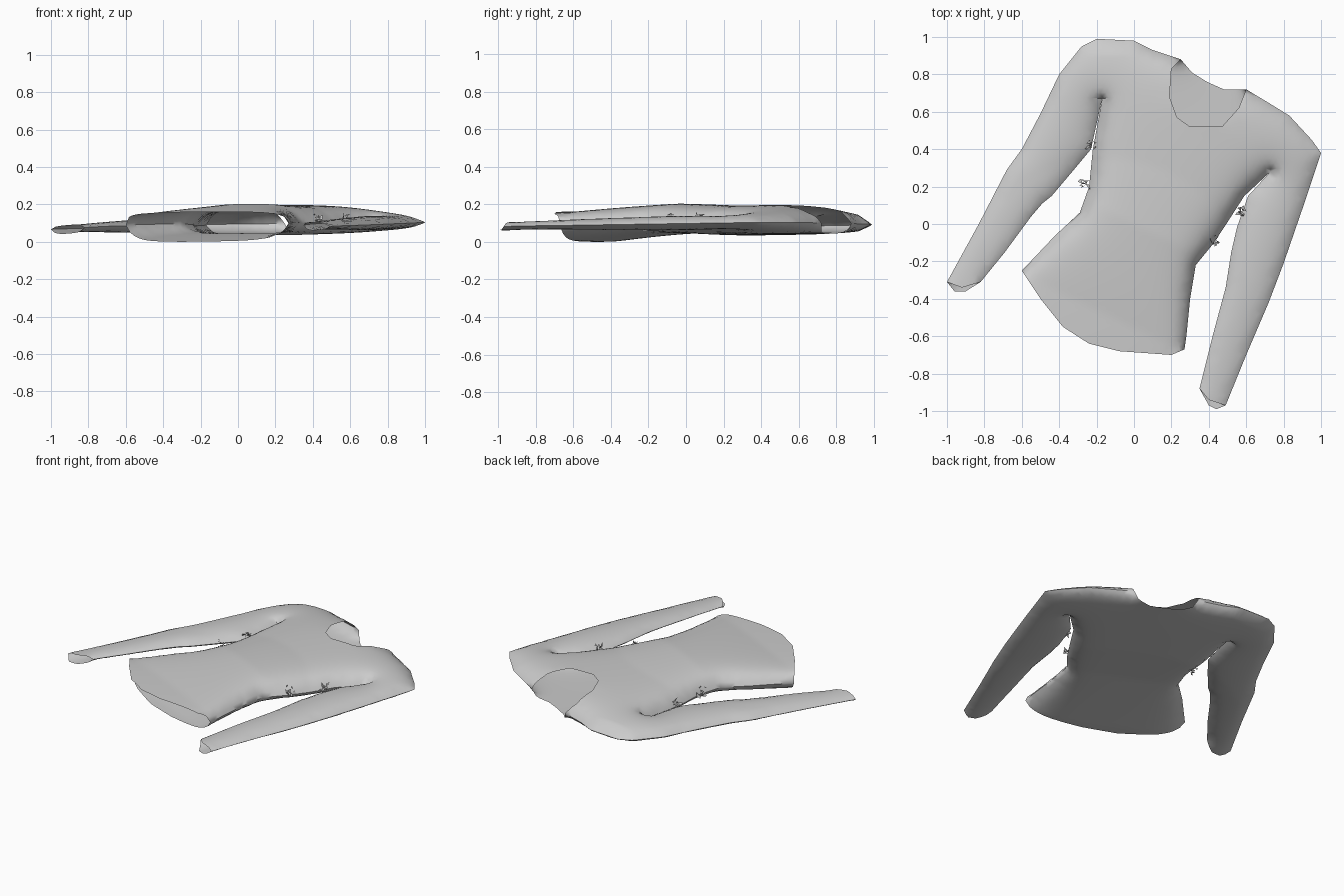
import bpy, bmesh, math, random
from mathutils import Vector
from mathutils.geometry import delaunay_2d_cdt, intersect_point_line

if "Cube" in bpy.data.objects:
    bpy.data.objects.remove(bpy.data.objects["Cube"], do_unlink=True)

STEP = 0.03        # cloth grid spacing
RIM = 0.013        # width of the narrow band beside every edge
PUFF = 0.42        # cross-section height relative to half width
MAX_HALF = 0.085   # thickest half height of the body

# Sewing pattern in hundredths, running anticlockwise. Seams join both panels.
left_torso_seam = [(27, -67), (28, -60), (30, -40), (33, -22), (42, -11), (50, 1),
                   (59, 15), (73, 28)]
left_sleeve_inner = [(73, 28), (61, 15), (55, -2), (52, -15), (49, -34), (42, -60), (35, -88)]
left_sleeve_outer = [(49, -97), (60, -70), (72, -42), (80, -21), (90, 8), (100, 38)]
left_shoulder = [(100, 38), (95, 45), (83, 58), (70, 66), (60, 72)]
right_shoulder = [(25, 88), (10, 93), (0, 98), (-20, 99)]
right_sleeve_outer = [(-20, 99), (-28, 95), (-40, 80), (-50, 59), (-60, 40), (-68, 29),
                      (-83, 0), (-100, -31)]
right_sleeve_inner = [(-82, -31), (-69, -15), (-55, 4), (-49, 11), (-44, 15), (-33, 28),
                      (-23, 40), (-17, 67)]
right_torso_seam = [(-17, 67), (-22, 40), (-24, 20), (-29, 6), (-42, -6), (-60, -25)]

# Open edges differ between the front and the back.
openings = {
    "front": dict(
        left_cuff=[(35, -88), (40, -94), (49, -97)],
        neck=[(60, 72), (56, 62), (47, 52), (30, 52), (23, 57), (19, 68), (20, 83), (25, 88)],
        right_cuff=[(-100, -31), (-92, -34), (-82, -31)],
        hem=[(-60, -25), (-50, -40), (-38, -55), (-24, -64), (-8, -68), (20, -70), (27, -67)]),
    "back": dict(
        left_cuff=[(35, -88), (40, -97), (44, -99), (49, -97)],
        neck=[(60, 72), (48, 72), (39, 76), (31, 81), (25, 88)],
        right_cuff=[(-100, -31), (-96, -36), (-90, -36), (-82, -31)],
        hem=[(-60, -25), (-46, -37), (-28, -49), (-8, -57), (14, -63), (27, -67)]),
}


def subdivide(path):
    """Evenly split a path, leaving out its last point."""
    out = []
    pts = [Vector(p) / 100 for p in path]
    for a, b in zip(pts, pts[1:]):
        n = max(1, round((b - a).length / STEP))
        out += [a.lerp(b, i / n) for i in range(n)]
    return out


def inside(p, loop):
    hit = False
    for a, b in zip(loop, loop[1:] + loop[:1]):
        if (a.y > p.y) != (b.y > p.y):
            if p.x < a.x + (p.y - a.y) * (b.x - a.x) / (b.y - a.y):
                hit = not hit
    return hit


def edge_distance(p, loop):
    best = 9.0
    for a, b in zip(loop, loop[1:] + loop[:1]):
        t = min(1, max(0, intersect_point_line(p, a, b)[1]))
        best = min(best, (a.lerp(b, t) - p).length)
    return best


def cut_panel(edges):
    """Cut the pattern from cloth: points, triangles and the sewn points."""
    order = [(left_torso_seam, True), (left_sleeve_inner, True), (edges["left_cuff"], False),
             (left_sleeve_outer, True), (left_shoulder, True), (edges["neck"], False),
             (right_shoulder, True), (right_sleeve_outer, True), (edges["right_cuff"], False),
             (right_sleeve_inner, True), (right_torso_seam, True), (edges["hem"], False)]
    loop, sewn = [], []
    for path, is_seam in order:
        part = subdivide(path)
        sewn += [is_seam] * len(part)
        if not is_seam:
            sewn[-len(part)] = True      # opening corners are sewn
        loop += part
    count = len(loop)
    inner = []
    # an even row of points just inside the edge
    for i in range(count):
        along = (loop[(i + 1) % count] - loop[i - 1]).normalized()
        p = loop[i] + RIM * Vector((-along.y, along.x))
        if inside(p, loop) and edge_distance(p, loop) > RIM * 0.8:
            inner.append(p)
    cells = int(1 / STEP) + 1
    for j in range(-cells, cells + 1):
        for i in range(-cells, cells + 1):
            p = Vector(((i + 0.5 * (j % 2)) * STEP, j * STEP * 0.9))
            if inside(p, loop) and edge_distance(p, loop) > RIM + STEP * 0.45:
                inner.append(p)
    rim = [(i, (i + 1) % count) for i in range(count)]
    pts, _, tris, source, _, _ = delaunay_2d_cdt(loop + inner, rim, [list(range(count))], 1, 1e-6)
    fixed = [any(s < count and sewn[s] for s in src) for src in source]
    return pts, tris, fixed


def inflate(pts, tris, fixed):
    """Relax the cloth like a membrane pinned at its seams."""
    near = [{} for _ in pts]
    for tri in tris:
        for a in tri:
            for b in tri:
                if a != b:
                    near[a][b] = 1 / (pts[a] - pts[b]).length_squared
    u = [0.0] * len(pts)
    free = [(i, list(n.items()), sum(n.values())) for i, n in enumerate(near)
            if n and not fixed[i]]
    for _ in range(400):
        for i, links, total in free:
            target = (sum(w * u[j] for j, w in links) + len(links) / 4) / total
            u[i] += 1.6 * (target - u[i])
    return [MAX_HALF * math.tanh(PUFF * max(0, 2 * v) ** 0.6 / MAX_HALF) for v in u]


def middle_height(p, fullness):
    """Height between the panels: the body rides above the sleeves, its hem sags."""
    seam = 0.083 + 0.015 * p.x + 0.01 * p.y
    from_hem = (p - Vector((-0.15, -0.45))).length
    corner_lift = 0.025 * max(0, 1 - (from_hem / 0.8) ** 2)
    below_waist = min(1, max(0, (-0.43 * p.x - 0.9 * p.y) / 0.5))
    return seam + corner_lift + (0.027 - 0.05 * below_waist) * fullness ** 2


# Sew both panels into one garment
bm = bmesh.new()
for side, edges in openings.items():
    pts, tris, fixed = cut_panel(edges)
    half = inflate(pts, tris, fixed)
    sign = 1 if side == "front" else -1
    verts = [bm.verts.new((p.x, p.y, middle_height(p, h / MAX_HALF) + sign * h))
             for p, h in zip(pts, half)]
    for tri in tris:
        bm.faces.new([verts[i] for i in (tri if sign > 0 else reversed(tri))])
bmesh.ops.remove_doubles(bm, verts=bm.verts[:], dist=0.0005)
bmesh.ops.delete(bm, geom=[v for v in bm.verts if not v.link_faces], context="VERTS")
floor = min(v.co.z for v in bm.verts)
bmesh.ops.translate(bm, verts=bm.verts[:], vec=(0, 0, -floor))

cloth = bpy.data.materials.new("grey_cloth")
cloth.use_nodes = True
grey = (0.6, 0.6, 0.6, 1)
cloth.diffuse_color = grey
cloth.node_tree.nodes["Principled BSDF"].inputs["Base Color"].default_value = grey


def finish(name, mesh_data, smooth):
    mesh = bpy.data.meshes.new(name)
    mesh_data.to_mesh(mesh)
    mesh_data.free()
    mesh.materials.append(cloth)
    obj = bpy.data.objects.new(name, mesh)
    bpy.context.collection.objects.link(obj)
    if smooth:
        bpy.ops.object.select_all(action="DESELECT")
        obj.select_set(True)
        bpy.context.view_layer.objects.active = obj
        bpy.ops.object.shade_smooth_by_angle(angle=math.radians(60))


finish("shirt", bm, True)

# Small crumpled scraps along the side seams
random.seed(4)
scraps = bmesh.new()
for x, y in [(-0.23, 0.43), (-0.265, 0.21), (0.57, 0.07), (0.43, -0.09)]:
    for _ in range(10):
        centre = Vector((x, y, 0.12)) + Vector([random.uniform(-0.02, 0.02) for _ in range(3)])
        corners = [centre + Vector([random.uniform(-0.02, 0.02) for _ in range(3)])
                   for _ in range(3)]
        scraps.faces.new([scraps.verts.new(c) for c in corners])
finish("seam_scraps", scraps, False)
